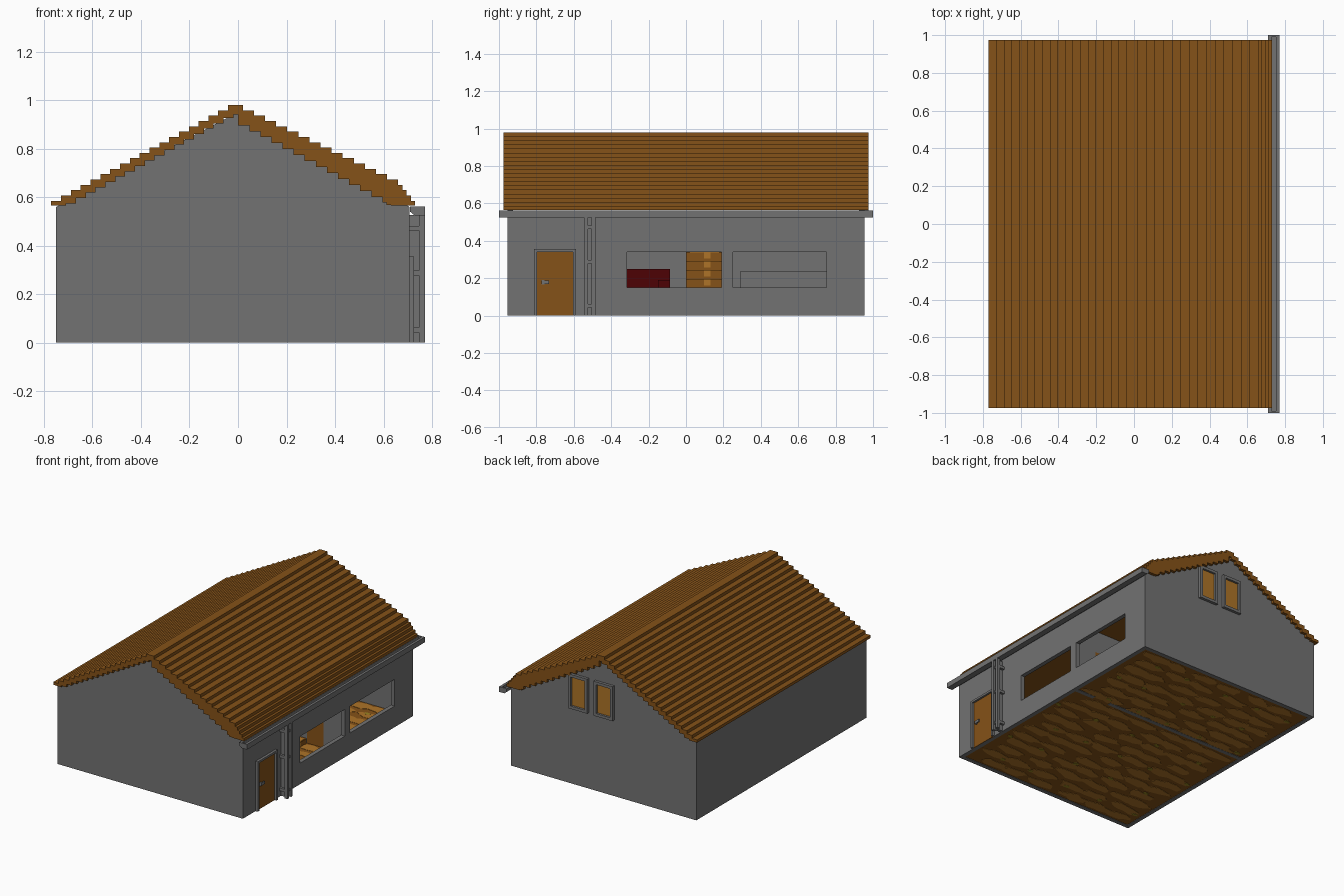
import bpy, bmesh, math, random

cube = bpy.data.objects.get("Cube")
if cube:
    bpy.data.objects.remove(cube, do_unlink=True)
random.seed(4)


def material(name, r, g, b):
    m = bpy.data.materials.new(name)
    m.use_nodes = True
    m.diffuse_color = (r, g, b, 1)
    m.node_tree.nodes["Principled BSDF"].inputs["Base Color"].default_value = (r, g, b, 1)
    return m


GREY = material("plaster grey", 0.17, 0.17, 0.17)
BROWN = material("wood brown", 0.235, 0.084, 0.009)
GOLD = material("light wood", 0.42, 0.175, 0.021)
OLIVE = material("olive grain", 0.32, 0.23, 0.015)
RED = material("dark red", 0.076, 0.0008, 0.0015)


def finish(name, bm, mat):
    bmesh.ops.recalc_face_normals(bm, faces=bm.faces)
    mesh = bpy.data.meshes.new(name)
    bm.to_mesh(mesh)
    bm.free()
    mesh.materials.append(mat)
    ob = bpy.data.objects.new(name, mesh)
    bpy.context.collection.objects.link(ob)


def prism(bm, base, shift):
    """Extrude a closed loop of points by a vector."""
    face = bm.faces.new([bm.verts.new(p) for p in base])
    new = bmesh.ops.extrude_face_region(bm, geom=[face])["geom"]
    bmesh.ops.translate(bm, vec=shift, verts=[v for v in new if isinstance(v, bmesh.types.BMVert)])


def boxes(name, mat, *specs):
    """Each spec is x0, x1, y0, y1, z0, z1."""
    bm = bmesh.new()
    for x0, x1, y0, y1, z0, z1 in specs:
        prism(bm, [(x0, y0, z0), (x1, y0, z0), (x1, y1, z0), (x0, y1, z0)], (0, 0, z1 - z0))
    finish(name, bm, mat)


T = 0.03                      # wall thickness
XL, XR, Y = -0.75, 0.707, 0.955
EAVE, TOP, MID = 0.56, 0.945, -0.01

# Gable walls
for name, y in (("front_gable_wall", -Y), ("back_gable_wall", Y - T)):
    bm = bmesh.new()
    outline = [(XL, 0), (XR, 0), (XR, EAVE), (MID, TOP), (XL, EAVE)]
    prism(bm, [(x, y, z) for x, z in outline], (0, T, 0))
    finish(name, bm, GREY)

# Long walls, one with two open windows
YI = Y - T
W0, W1 = 0.15, 0.34           # window sill and head heights
boxes("plain_side_wall", GREY, (XL, XL + T, -YI, YI, 0, EAVE))
boxes("window_side_wall", GREY,
      (XR - T, XR, -YI, YI, 0, W0), (XR - T, XR, -YI, YI, W1, EAVE),
      (XR - T, XR, -YI, -0.315, W0, W1), (XR - T, XR, 0.19, 0.25, W0, W1),
      (XR - T, XR, 0.75, YI, W0, W1))

# Room divider with a door
boxes("room_divider", GREY,
      (XL + T, 0.4, 0.205, 0.235, 0, 0.5), (0.53, XR - T, 0.205, 0.235, 0, 0.5),
      (0.4, 0.53, 0.205, 0.235, 0.34, 0.5))
boxes("inner_door", BROWN, (0.4, 0.53, 0.203, 0.237, 0.014, 0.34))

# Floor and ceiling
X0, X1 = XL + T, XR - T
boxes("floor", BROWN, (X0, X1, -YI, YI, 0.003, 0.012))
boxes("ceiling", BROWN, (X0, X1, -YI, YI, 0.5, 0.52))


# Wood grain patches let into the floor, visible above and below
def grain(name, mat, nx, ny, rx, ry, z0, z1):
    bm = bmesh.new()
    sx, sy = (X1 - X0) / nx, 2 * YI / ny
    for i in range(nx):
        for j in range(ny):
            cx = X0 + (i + 0.5 + (0.25 if j % 2 else -0.25)) * sx + random.uniform(-.05, .05)
            cy = -YI + (j + 0.5) * sy
            cx = min(max(cx, X0 + rx * 1.4), X1 - rx * 1.4)
            bend = random.uniform(-0.25, 0.25) * ry
            loop = []
            for k in range(12):
                a, r = k * math.tau / 12, random.uniform(0.75, 1.3)
                loop.append((cx + rx * r * math.cos(a),
                             cy + ry * r * math.sin(a) + bend * math.cos(a), z0))
            prism(bm, loop, (0, 0, z1 - z0))
    finish(name, bm, mat)


grain("floor_grain", GOLD, 6, 18, 0.105, 0.036, 0.001, 0.014)
grain("floor_knots", OLIVE, 5, 7, 0.02, 0.013, 0.0, 0.015)

# Stepped roof boards: even on the left, steeper at the eave on the right
N = 18
RISE = (0.98 - 0.585) / N
SLOPE = (TOP - EAVE) / (XR - MID)
boards = []
for i in range(N):
    top = 0.585 + RISE * i
    left = -0.77 + 0.0405 * i
    boards.append((left, left + 0.062, -0.975, 0.975, top - (0.032 if i else 0.02), top))
    right = 0.73 - 0.0175 * i if i < 4 else 0.66 - 0.0457 * (i - 4)
    bottom = min(top - 0.02, max(0.565, 0.552 + (XR - right) * SLOPE))
    boards.append((right - 0.065, right, -0.975, 0.975, bottom, top))
boxes("roof_boards", BROWN, *boards)
boxes("roof_ridge", BROWN, (-0.041, 0.021, -0.975, 0.975, 0.94, 0.98))

# Gutter channel with closed ends
bm = bmesh.new()
channel = [(0.71, 0.562), (0.71, 0.54), (0.728, 0.525), (0.77, 0.525), (0.77, 0.562),
           (0.752, 0.562), (0.752, 0.542), (0.728, 0.542), (0.728, 0.562)]
prism(bm, [(x, -1, z) for x, z in channel], (0, 2, 0))
finish("gutter", bm, GREY)
boxes("gutter_ends", GREY, *[(0.728, 0.752, y, y + 0.01, 0.542, 0.562) for y in (-1, 0.99)])

# Downpipe: twin bars on a backing strip with brackets
boxes("downpipe_bars", GREY,
      *[(0.747, 0.77, y, y + 0.02, 0, 0.527) for y in (-0.545, -0.505)])
boxes("downpipe_backing", GREY, (XR, 0.749, -0.526, -0.504, 0, 0.527))
boxes("downpipe_brackets", GREY,
      *[(XR, 0.762, -0.543, -0.487, z, z + 0.02) for z in (0.042, 0.277, 0.462)])

# Front door with frame and handle
boxes("door_leaf", BROWN, (XR - 0.005, 0.711, -0.797, -0.603, 0, 0.34))
boxes("door_frame", GREY, (XR, 0.725, -0.812, -0.796, 0, 0.355),
      (XR, 0.725, -0.604, -0.588, 0, 0.355), (XR, 0.725, -0.797, -0.603, 0.34, 0.355))
boxes("door_handle", GREY, (0.711, 0.719, -0.772, -0.757, 0.165, 0.189),
      (0.717, 0.724, -0.772, -0.733, 0.168, 0.188))

# Attic windows in the back gable
for side, c in (("left", 0.17), ("right", -0.03)):
    boxes(side + "_attic_pane", GOLD, (c - 0.057, c + 0.057, Y - 0.002, Y + 0.005, 0.557, 0.768))
    boxes(side + "_attic_frame", GREY,
          (c - 0.075, c - 0.055, Y, Y + 0.02, 0.54, 0.785),
          (c + 0.055, c + 0.075, Y, Y + 0.02, 0.54, 0.785),
          (c - 0.055, c + 0.055, Y, Y + 0.02, 0.54, 0.56),
          (c - 0.055, c + 0.055, Y, Y + 0.02, 0.765, 0.785))

# Staircase against the divider, with light grain on risers and treads
steps, patches = [], []
for i in range(10):
    x, z = 0.4 - 0.05 * i, 0.048 * (i + 1)
    steps.append((-0.12, x, 0.0, 0.2, max(0.012, z - 0.048), z))
    patches.append((x - 0.045, x + 0.004, 0.095, 0.13, z - 0.03, z + 0.003))
    patches.append((x - 0.047, x - 0.003, 0.02, 0.18, z - 0.01, z + 0.004))
boxes("staircase", BROWN, *steps)
boxes("stair_grain", GOLD, *patches)

# Sofa and bed
boxes("sofa", RED, (X0, -0.35, -0.42, -0.085, 0.012, 0.13), (X0, -0.62, -0.42, -0.085, 0.13, 0.25),
      (-0.62, -0.36, -0.15, -0.086, 0.13, 0.19))
boxes("bed", GREY, (X0, -0.4, 0.29, 0.9, 0.014, 0.235))
